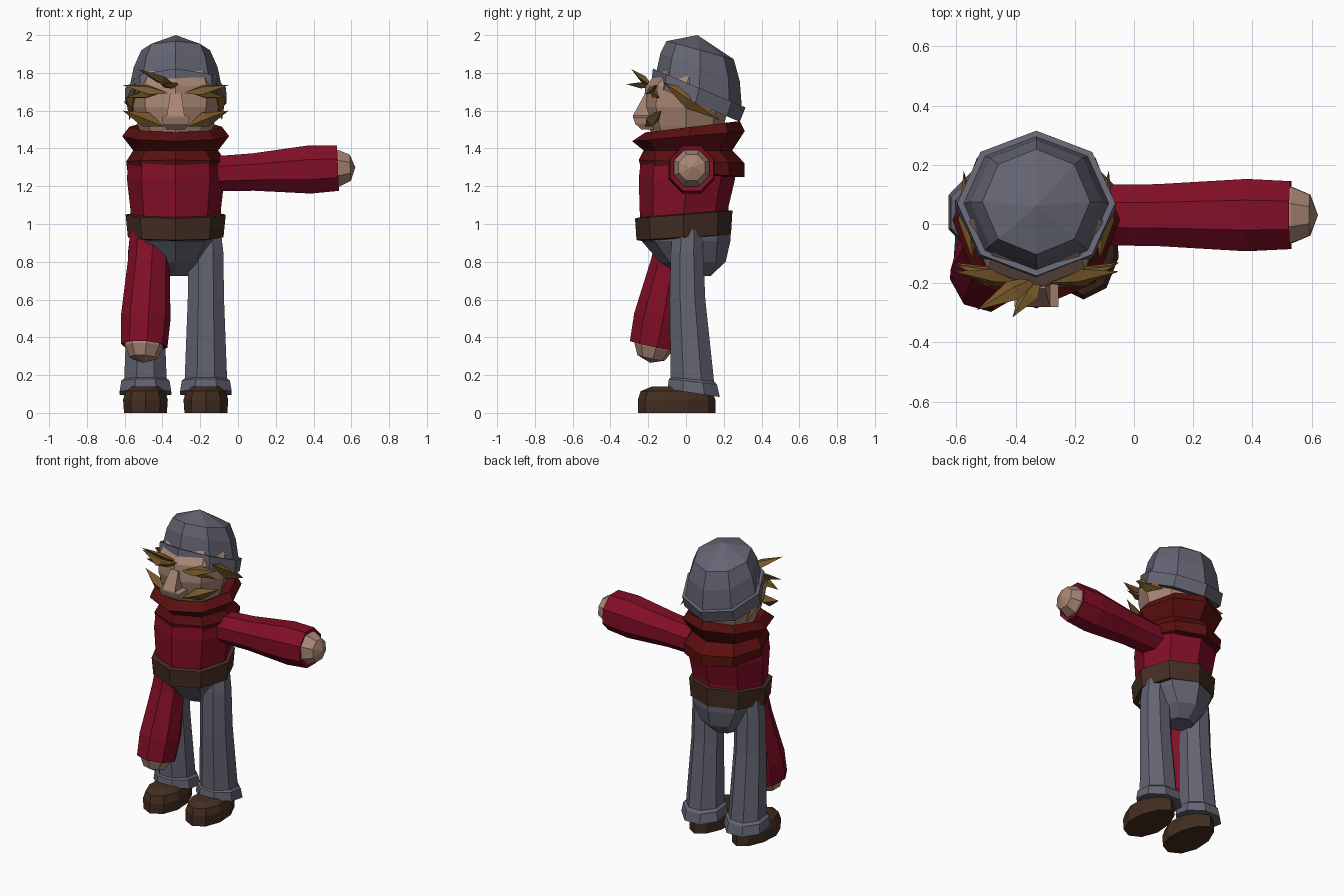
import bpy, bmesh, math
from mathutils import Matrix, Vector

CX = -0.33  # body axis


def material(name, r, g, b):
    m = bpy.data.materials.new(name)
    lin = [((c / 255 + 0.055) / 1.055) ** 2.4 for c in (r, g, b)]
    m.diffuse_color = (*lin, 1)
    return m


CRIMSON = material("crimson sweater", 130, 14, 38)
MAROON = material("maroon scarf", 90, 15, 15)
SKIN = material("skin", 168, 134, 116)
GREY = material("slate grey", 100, 100, 115)
LEATHER = material("dark leather", 68, 46, 33)
HAIR = material("golden brown hair", 120, 88, 42)


def finish(name, bm, mat):
    bmesh.ops.recalc_face_normals(bm, faces=bm.faces)
    me = bpy.data.meshes.new(name)
    bm.to_mesh(me)
    bm.free()
    me.materials.append(mat)
    ob = bpy.data.objects.new(name, me)
    bpy.context.collection.objects.link(ob)
    return ob


def loft(name, mat, rings, x=CX, n=8, phase=0.0, matrix=None, taper=0.0):
    """Stack rings (z, rx, ry, cy, slope); a zero radius makes a point."""
    bm = bmesh.new()
    loops = []
    for z, rx, ry, cy, slope in rings:
        if rx == 0:
            loops.append([bm.verts.new((x, cy, z))])
            continue
        loop = []
        for i in range(n):
            a = 2 * math.pi * i / n + math.radians(phase)
            dx, dy = rx * math.cos(a), ry * math.sin(a)
            dx *= 1 - taper * math.sin(a)
            loop.append(bm.verts.new((x + dx, cy + dy, z + slope * dy)))
        loops.append(loop)
    for a, b in zip(loops, loops[1:]):
        for i in range(n):
            j = (i + 1) % n
            if len(a) == 1:
                bm.faces.new((a[0], b[j], b[i]))
            elif len(b) == 1:
                bm.faces.new((a[i], a[j], b[0]))
            else:
                bm.faces.new((a[i], a[j], b[j], b[i]))
    for loop in (loops[0], loops[-1]):
        if len(loop) > 1:
            bm.faces.new(loop)
    if matrix:
        bm.transform(matrix)
    return finish(name, bm, mat)


def leaf(name, base, tip, side, thick, mid=0.45):
    """Pointed lock of hair: stretched octahedron, side = half-width vector."""
    base, tip, side = Vector(base), Vector(tip), Vector(side)
    m = base.lerp(tip, mid)
    out = (tip - base).cross(side).normalized() * thick
    bm = bmesh.new()
    b, t = bm.verts.new(base), bm.verts.new(tip)
    ring = [bm.verts.new(m + v) for v in (side, out, -side, -out)]
    for i in range(4):
        bm.faces.new((b, ring[i], ring[(i + 1) % 4]))
        bm.faces.new((t, ring[(i + 1) % 4], ring[i]))
    return finish(name, bm, HAIR)


# Legs, cuffs and shoes
for s, side in ((-1, "right"), (1, "left")):
    lx = CX + s * 0.16
    loft(side + "_leg", GREY, [
        (0.97, 0.085, 0.085, 0.01, 0), (0.85, 0.1, 0.093, 0.005, 0),
        (0.6, 0.104, 0.102, 0.008, 0), (0.16, 0.122, 0.125, 0.035, -0.1)],
        x=lx, phase=22.5)
    loft(side + "_cuff", GREY, [
        (0.18, 0.118, 0.12, 0.035, -0.1), (0.165, 0.138, 0.138, 0.037, -0.12),
        (0.105, 0.148, 0.15, 0.04, -0.15), (0.105, 0.11, 0.11, 0.04, -0.15)],
        x=lx, phase=22.5)
    loft(side + "_shoe", LEATHER, [
        (0, 0.115, 0.205, -0.05, 0), (0.07, 0.12, 0.205, -0.05, 0),
        (0.115, 0.105, 0.19, -0.05, 0), (0.14, 0.07, 0.13, -0.05, 0)],
        x=lx, n=10, phase=18, taper=0.12)

# Pelvis, torso and belt
loft("pelvis", GREY, [
    (0.98, 0.235, 0.235, 0, 0), (0.91, 0.222, 0.235, 0, 0),
    (0.80, 0.155, 0.175, 0.035, 0), (0.725, 0.085, 0.08, 0.05, 0)])
loft("torso", CRIMSON, [
    (0.99, 0.235, 0.23, -0.01, 0), (1.08, 0.24, 0.235, -0.01, 0.05),
    (1.24, 0.258, 0.255, 0.005, 0), (1.33, 0.25, 0.25, 0.01, 0)])
loft("belt", LEATHER, [
    (0.925, 0.225, 0.22, -0.01, 0.07), (0.93, 0.253, 0.25, -0.012, 0.06),
    (1.05, 0.265, 0.258, -0.012, 0.08), (1.055, 0.235, 0.23, -0.01, 0.08)])

# Scarf with two flared folds
loft("scarf", MAROON, [
    (1.25, 0.21, 0.21, 0.01, 0), (1.275, 0.255, 0.275, 0.035, -0.1),
    (1.33, 0.262, 0.28, 0.03, -0.03), (1.39, 0.225, 0.235, 0.01, 0),
    (1.465, 0.283, 0.298, 0.013, 0.09), (1.515, 0.245, 0.25, 0.035, 0.12),
    (1.48, 0.18, 0.18, 0.02, 0.1)])

# Arms share one shape along local z: one stretched out, one hanging
ARM = [(0, 0.11, 0.1, 0, 0), (0.22, 0.113, 0.107, 0, 0),
       (0.52, 0.132, 0.138, 0, 0), (0.67, 0.124, 0.13, 0, 0),
       (0.66, 0.1, 0.1, 0, 0)]
HAND = [(0.62, 0.1, 0.1, 0, 0), (0.675, 0.102, 0.105, 0, 0),
        (0.735, 0.075, 0.075, 0, 0), (0.762, 0, 0, 0, 0)]


def arm(side, start, end):
    start, end = Vector(start), Vector(end)
    rot = (end - start).to_track_quat('Z', 'Y').to_matrix().to_4x4()
    mtx = Matrix.Translation(start) @ rot
    loft(side + "_sleeve", CRIMSON, ARM, x=0, phase=22.5, matrix=mtx)
    loft(side + "_hand", SKIN, HAND, x=0, phase=22.5, matrix=mtx)


arm("left", (-0.14, 0.03, 1.265), (0.52, 0.03, 1.295))
arm("right", (-0.46, -0.035, 1.01), (-0.497, -0.17, 0.36))

# Head and nose
loft("head", SKIN, [
    (1.42, 0.16, 0.16, 0.0, 0), (1.52, 0.2, 0.2, 0.0, 0),
    (1.62, 0.228, 0.225, 0.0, 0), (1.73, 0.232, 0.215, 0.0, 0),
    (1.82, 0.2, 0.17, 0.03, 0)])
loft("nose", SKIN, [
    (1.5, 0.07, 0.05, -0.2, 0), (1.53, 0.095, 0.09, -0.205, 0),
    (1.565, 0.105, 0.1, -0.21, 0), (1.575, 0.066, 0.1, -0.21, 0),
    (1.69, 0.042, 0.06, -0.175, 0)], n=4, phase=45)

# Knit hat: tilted brim band and faceted dome
loft("hat", GREY, [
    (1.64, 0.245, 0.215, 0.05, -0.42), (1.64, 0.27, 0.235, 0.05, -0.42),
    (1.72, 0.267, 0.245, 0.07, -0.42), (1.72, 0.245, 0.225, 0.07, -0.42),
    (1.83, 0.222, 0.21, 0.075, -0.36), (1.92, 0.182, 0.178, 0.075, -0.27),
    (2.0, 0, 0, 0.06, 0)])

# Moustache, sideburns and brows
for s, side in ((-1, "right"), (1, "left")):
    leaf(side + "_moustache", (CX + s * 0.06, -0.215, 1.515),
         (CX + s * 0.28, -0.13, 1.6), (s * 0.02, 0.0, -0.036), 0.035)
    leaf(side + "_sideburn", (CX + s * 0.215, -0.12, 1.75),
         (CX + s * 0.245, 0.18, 1.55), (0, 0.02, 0.045), 0.035)
    leaf(side + "_brow", (CX + s * 0.03, -0.2, 1.69),
         (CX + s * 0.28, -0.16, 1.735), (0, -0.03, -0.025), 0.02)
    leaf(side + "_lower_brow", (CX + s * 0.06, -0.19, 1.7),
         (CX + s * 0.27, -0.14, 1.67), (0, -0.025, 0.02), 0.02)

# Loose fringe locks
leaf("long_fringe_lock", (-0.31, -0.17, 1.72), (-0.53, -0.29, 1.82),
     (0.02, -0.03, 0.015), 0.02)
leaf("short_fringe_lock", (-0.31, -0.17, 1.73), (-0.41, -0.315, 1.74),
     (0.03, -0.015, 0.015), 0.018)
